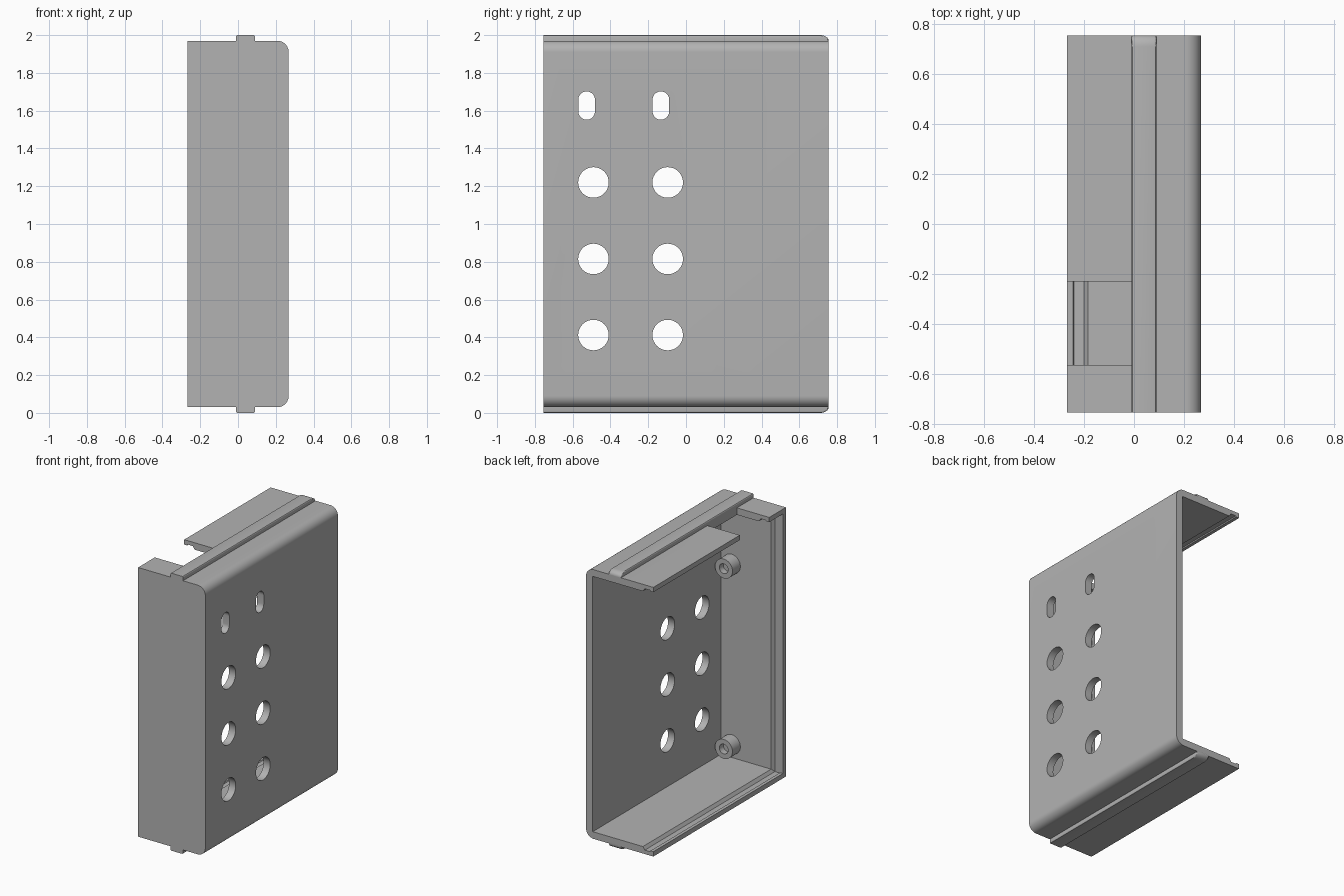
import bpy, bmesh, math
from mathutils import Vector

old = bpy.data.objects.get("Cube")
if old:
    bpy.data.objects.remove(old, do_unlink=True)

grey = bpy.data.materials.new("plain grey")
grey.use_nodes = True
colour = (0.45, 0.45, 0.45, 1)
grey.diffuse_color = colour
grey.node_tree.nodes["Principled BSDF"].inputs["Base Color"].default_value = colour


def finish(name, bm):
    bmesh.ops.recalc_face_normals(bm, faces=bm.faces)
    mesh = bpy.data.meshes.new(name)
    bm.to_mesh(mesh)
    bm.free()
    mesh.materials.append(grey)
    ob = bpy.data.objects.new(name, mesh)
    bpy.context.collection.objects.link(ob)
    return ob


def loft(name, rings):
    """Closed solid through rings of equal length."""
    bm = bmesh.new()
    rows = [[bm.verts.new(p) for p in ring] for ring in rings]
    n = len(rows[0])
    for a, b in zip(rows, rows[1:]):
        for i in range(n):
            j = (i + 1) % n
            bm.faces.new((a[i], a[j], b[j], b[i]))
    bm.faces.new(rows[0])
    bm.faces.new(rows[-1])
    return finish(name, bm)


def extrude(name, points, vector):
    return loft(name, [points, [Vector(p) + Vector(vector) for p in points]])


def arc(cx, cy, r, start, end, steps):
    for i in range(steps + 1):
        a = math.radians(start + (end - start) * i / steps)
        yield cx + r * math.cos(a), cy + r * math.sin(a)


def select(ob):
    bpy.ops.object.select_all(action='DESELECT')
    ob.select_set(True)
    bpy.context.view_layer.objects.active = ob


def cut(ob, cutter):
    cutter.hide_render = True
    mod = ob.modifiers.new("cut", 'BOOLEAN')
    mod.operation = 'DIFFERENCE'
    mod.solver = 'EXACT'
    mod.object = cutter
    select(ob)
    bpy.ops.object.modifier_apply(modifier=mod.name)
    bpy.data.objects.remove(cutter, do_unlink=True)


def smooth(ob):
    select(ob)
    bpy.ops.object.shade_smooth_by_angle(angle=math.radians(30))


X, Y, LOW, HIGH = 0.268, 0.755, 0.03, 1.97

# Outer block with rounded top and bottom edges
R = 0.06
outline = [(-X, LOW)]
outline += arc(X - R, LOW + R, R, -90, 0, 12)
outline += arc(X - R, HIGH - R, R, 0, 90, 12)
outline += [(-X, HIGH)]
case = extrude("case_shell", [(x, -Y, z) for x, z in outline], (0, 2 * Y, 0))

# Cavity, open to the left edge and back, with a stepped lip round the rim
steps = [(0.215, 0.05), (-0.185, 0.05), (-0.2, 0.028),
         (-0.241, 0.028), (-0.245, 0.035), (-0.3, 0.035)]
rings = []
for x, wall in steps:
    a, b, c = -Y + wall, LOW + wall, HIGH - wall
    rings.append([(x, a, b), (x, 1, b), (x, 1, c), (x, a, c)])
cut(case, loft("cavity_cutter", rings))

# Notch in the top wall
cut(case, extrude("notch_cutter",
                  [(-0.4, -0.565, 1.8), (-0.01, -0.565, 1.8),
                   (-0.01, -0.565, 2.2), (-0.4, -0.565, 2.2)], (0, 0.335, 0)))


# Round holes and slots through the broad panel
def hole(y, z, r, half):
    ring = list(arc(y, z + half, r, 0, 180, 16)) + list(arc(y, z - half, r, 180, 360, 16))
    if half == 0:
        ring = list(arc(y, z, r, 0, 348.75, 31))
    cut(case, extrude("hole_cutter", [(0.1, p, q) for p, q in ring], (0.3, 0, 0)))


for y in (-0.49, -0.097):
    for z in (0.412, 0.815, 1.22):
        hole(y, z, 0.081, 0)
    hole(y - 0.036, 1.627, 0.044, 0.031)
smooth(case)


# Guide rails on the top and bottom, rounded at the back end
def rail(name, flip):
    r = 0.045
    side = [(-Y, 1.95), (-Y, 2.0)]
    side += [(p, 2 + (q - 2) * 0.65) for p, q in arc(Y - r, 2 - r, r, 90, 0, 8)]
    side[2:] = [(p, 2 - (1 - math.sin(math.radians(90 - 90 * i / 8))) * 0.03)
                for i, (p, q) in enumerate(side[2:])]
    side += [(Y, 1.95)]
    ob = extrude(name, [(-0.01, y, z) for y, z in side], (0.1, 0, 0))
    bm = bmesh.new()
    bm.from_mesh(ob.data)
    edges = [e for e in bm.edges
             if abs(e.verts[0].co.x - e.verts[1].co.x) < 1e-5
             and min(v.co.z for v in e.verts) > 1.965]
    bmesh.ops.bevel(bm, geom=edges, offset=0.008, segments=3, profile=0.5, affect='EDGES')
    if flip:
        for v in bm.verts:
            v.co.z = 2 - v.co.z
        bmesh.ops.reverse_faces(bm, faces=bm.faces)
    bm.to_mesh(ob.data)
    bm.free()
    smooth(ob)


rail("top_rail", False)
rail("bottom_rail", True)

# Hollow pegs on the inside of the front wall
for name, z in (("lower_peg", 0.175), ("upper_peg", 1.475)):
    profile = [(0.07, -0.72), (0.07, -0.615), (0.035, -0.615), (0.035, -0.66)]
    peg = loft(name, [[(p, y, q) for p, q in arc(0.13, z, r, 0, 348.75, 31)]
                      for r, y in profile])
    smooth(peg)
